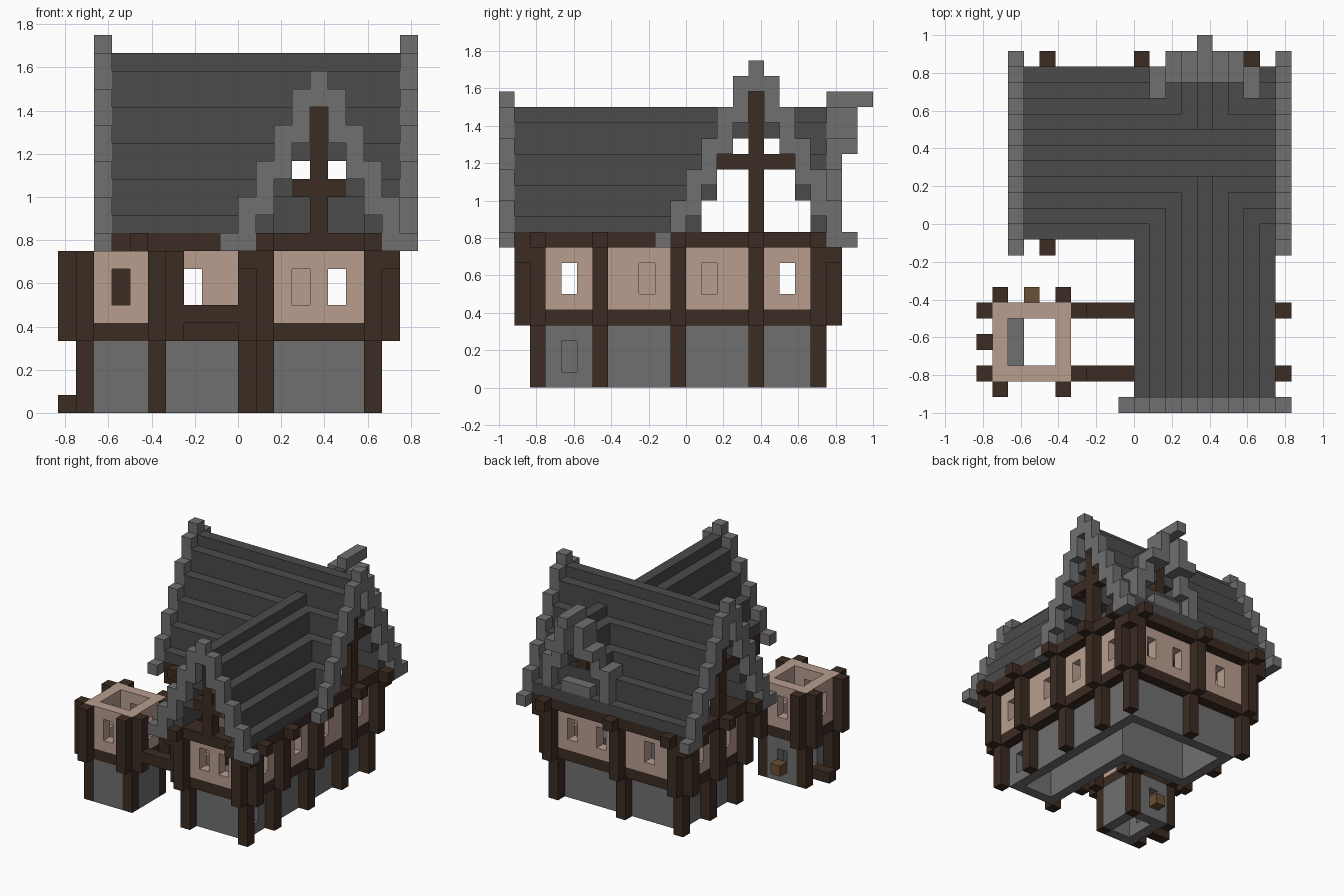
import bpy, bmesh
from mathutils import Matrix, Vector

cube = bpy.data.objects.get("Cube")
if cube:
    bpy.data.objects.remove(cube, do_unlink=True)

U = 1 / 12  # size of one building block


def material(name, rgb):
    m = bpy.data.materials.new(name)
    m.use_nodes = True
    m.diffuse_color = (*rgb, 1)
    m.node_tree.nodes["Principled BSDF"].inputs["Base Color"].default_value = (*rgb, 1)
    return m


PLASTER = material("pink plaster", (0.479, 0.337, 0.275))
TIMBER = material("dark timber", (0.044, 0.025, 0.016))
STONE = material("grey stone", (0.162, 0.162, 0.162))
SLATE = material("dark slate", (0.069, 0.069, 0.069))
PLANK = material("warm plank", (0.147, 0.08, 0.033))


def box(x0, x1, y0, y1, z0, z1):
    return (x0, x1, y0, y1, z0, z1)


def block(x, y, z0, z1):
    return box(x, x + 1, y, y + 1, z0, z1)


def build(name, mat, boxes):
    bm = bmesh.new()
    for x0, x1, y0, y1, z0, z1 in boxes:
        size = Matrix.Diagonal(((x1 - x0) * U, (y1 - y0) * U, (z1 - z0) * U, 1))
        centre = Vector((x0 + x1, y0 + y1, z0 + z1)) * U / 2
        bmesh.ops.create_cube(bm, size=1, matrix=Matrix.Translation(centre) @ size)
    mesh = bpy.data.meshes.new(name)
    bm.to_mesh(mesh)
    bm.free()
    mesh.materials.append(mat)
    ob = bpy.data.objects.new(name, mesh)
    bpy.context.collection.objects.link(ob)


def wall(axis, pos, a, b, z0, z1, windows=(), sill=None):
    """One block thick wall from a to b, with window gaps two blocks tall."""
    def seg(s, e, lo, hi):
        return box(s, e, pos, pos + 1, lo, hi) if axis == "x" else box(pos, pos + 1, s, e, lo, hi)
    if not windows:
        return [seg(a, b, z0, z1)]
    sill = sill or z0 + 1
    parts = [seg(a, b, z0, sill), seg(a, b, sill + 2, z1)]
    start = a
    for w in sorted(windows):
        parts.append(seg(start, w, sill, sill + 2))
        start = w + 1
    parts.append(seg(start, b, sill, sill + 2))
    return parts


def house_ring(g, z0, z1, t=1):
    """L-shaped band around the house, grown outward by g."""
    x0, x1, y0, y1, wx, wy = -6 - g, 8 + g, -g, 9 + g, 1 - g, -10 - g
    return [box(x0, x1, y1 - t, y1, z0, z1), box(x0, x0 + t, y0, y1 - t, z0, z1),
            box(x1 - t, x1, wy, y1 - t, z0, z1), box(wx, x1 - t, wy, wy + t, z0, z1),
            box(wx, wx + t, wy + t, y0 + t, z0, z1), box(x0 + t, wx, y0, y0 + t, z0, z1)]


# House ground floor: stone walls set behind timber posts
build("house_stone_walls", STONE,
      wall("x", 7, -5, 7, 0, 4) + wall("y", -5, 1, 7, 0, 4)
      + wall("y", 6, -9, 7, 0, 4, [-8]) + wall("x", -9, 2, 6, 0, 4)
      + wall("y", 2, -8, 1, 0, 4) + wall("x", 1, -4, 3, 0, 4))
SIDE = (-10, -6, -1, 4, 8)
low = {(7, y) for y in SIDE} | {(x, 8) for x in (-6, 0)} | {(-6, 0), (-6, 4), (0, 0)}
low |= {(1, -10), (1, -6)}
build("house_lower_posts", TIMBER, [block(x, y, 0, 4) for x, y in low])

# House upper floor: plaster walls, sill band, projecting posts and top plate
build("house_plaster_walls", PLASTER,
      wall("x", 8, -6, 8, 5, 9, [-3, 2, 5]) + wall("y", -6, 0, 8, 5, 9, [2, 6])
      + wall("y", 7, -10, 8, 5, 9, [-8, -3, 1, 6]) + wall("x", -10, 1, 7, 5, 9, [3, 5])
      + wall("y", 1, -9, 1, 5, 9, [-8]) + wall("x", 0, -5, 1, 5, 9, [-3]))
build("house_sill_beam", TIMBER, house_ring(0, 4, 5))
build("house_top_plate", TIMBER, house_ring(1, 9, 10, 2))
upper = {(8, y) for y in SIDE} | {(x, 9) for x in (-6, 0, 7)} | {(-7, y) for y in (0, 4, 8)}
upper |= {(1, -11), (7, -11), (0, -10), (0, -6), (0, -1), (-6, -1)}
build("house_upper_posts", TIMBER, [block(x, y, 4, 9) for x, y in upper])
build("corner_brackets", TIMBER,
      [block(x, y, 8, 9) for x, y in ((8, -11), (0, -11), (8, 9), (-7, 9), (-7, -1))])
ends = [(9, y) for y in SIDE] + [(x, 10) for x in (-6, 0, 7)] + [(-8, y) for y in (0, 4, 8)]
ends += [(-6, -2), (1, -12), (7, -12)]
build("beam_ends", TIMBER, [block(x, y, 9, 10) for x, y in ends])

# Main roof: stepped slate courses, left open where the wing and dormer join
main = [box(-7, 9, 4, 5, 19, 20)]
for j in range(-1, 4):
    lo, hi = max(10, 10 + 2 * j), 13 + 2 * j
    for y, joined in ((j, j < 3), (8 - j, j in (1, 2))):
        if joined:
            main += [box(-7, j + 1, y, y + 1, lo, hi)]
            main += [box(8 - j, 9, y, y + 1, lo, hi)]
        else:
            main.append(box(-7, 9, y, y + 1, lo, hi))
build("main_roof", SLATE, main)

# Wing roof and dormer roof share the same stepped section
wing = [box(4, 5, -11, 3, 17, 18)]
dormer = [box(4, 5, 6, 9, 17, 18)]
for i in range(4):
    lo, hi = max(10, 8 + 2 * i), 11 + 2 * i
    for x in (i, 8 - i):
        wing.append(box(x, x + 1, -11, i, lo, hi))
        if i > 1:
            dormer.append(box(x, x + 1, 9 - i, 9, lo, hi))
build("wing_roof", SLATE, wing)
build("dormer_roof", SLATE, dormer)


def verge_steps(first, count):
    """Stepped edge stones: (offset, bottom, top) climbing to the ridge."""
    for k in range(count):
        yield first + k, max(9, 7 + 2 * k), 10 + 2 * k


# Stone verges on the gables
side_verge, front_verge = [], []
for x in (-8, 9):
    side_verge.append(block(x, 4, 19, 21))
    for y, lo, hi in verge_steps(-2, 6):
        side_verge += [block(x, y, lo, hi), block(x, 8 - y, lo, hi)]
front_verge.append(block(4, -12, 17, 19))
for x, lo, hi in verge_steps(-1, 5):
    front_verge += [block(x, -12, lo, hi), block(8 - x, -12, lo, hi)]
build("side_verges", STONE, side_verge)
build("front_verge", STONE, front_verge)

dormer_verge = [box(4, 5, 9, 12, 18, 19), box(3, 6, 9, 10, 11, 12)]
for i, y0, y1, lo, hi in ((1, 8, 10, 11, 14), (2, 9, 10, 13, 16), (2, 10, 11, 15, 16),
                          (3, 9, 11, 15, 18)):
    dormer_verge += [box(x, x + 1, y0, y1, lo, hi) for x in (i, 8 - i)]
build("dormer_verge", STONE, dormer_verge)

# Open timber gables: king post and cross beam
gables = [block(4, -11, 10, 17), box(2, 7, -11, -10, 12, 13),
          block(4, 8, 13, 17), box(2, 7, 8, 9, 12, 13)]
for x in (-7, 8):
    gables += [block(x, 4, 10, 19), box(x, x + 1, 2, 7, 14, 15)]
build("gable_timbers", TIMBER, gables)

# Tower: stone base, plaster top, projecting posts
build("tower_stone_walls", STONE,
      wall("x", -10, -8, -5, 0, 4) + wall("x", -6, -8, -5, 0, 4, [-7])
      + wall("y", -5, -9, -6, 0, 4) + wall("y", -8, -9, -6, 0, 4, [-8]))
build("tower_lower_posts", TIMBER, [block(x, y, 0, 4) for x in (-9, -5) for y in (-10, -6)])


def tower_ring(z0, z1, win_x=(), win_y=()):
    return [b for y in (-10, -6) for b in wall("x", y, -9, -4, z0, z1, win_x)] + \
           [b for x in (-9, -5) for b in wall("y", x, -9, -6, z0, z1, win_y)]


build("tower_sill_beam", TIMBER, tower_ring(4, 5))
build("tower_plaster_walls", PLASTER, tower_ring(5, 9, [-7], [-8]))
build("tower_upper_posts", TIMBER,
      [block(x, y, 4, 9) for x in (-9, -5) for y in (-11, -5)]
      + [block(x, y, 4, 9) for x in (-10, -4) for y in (-10, -6)])
build("tower_step", TIMBER, [box(-10, -8, -8, -7, 0, 1)])
build("tower_window_box", PLANK, [block(-7, -5, 1, 2)])

# Rails linking tower and wing
build("bridge_rails", TIMBER, [box(-3, 0, y, y + 1, 5, 6) for y in (-10, -6)])
